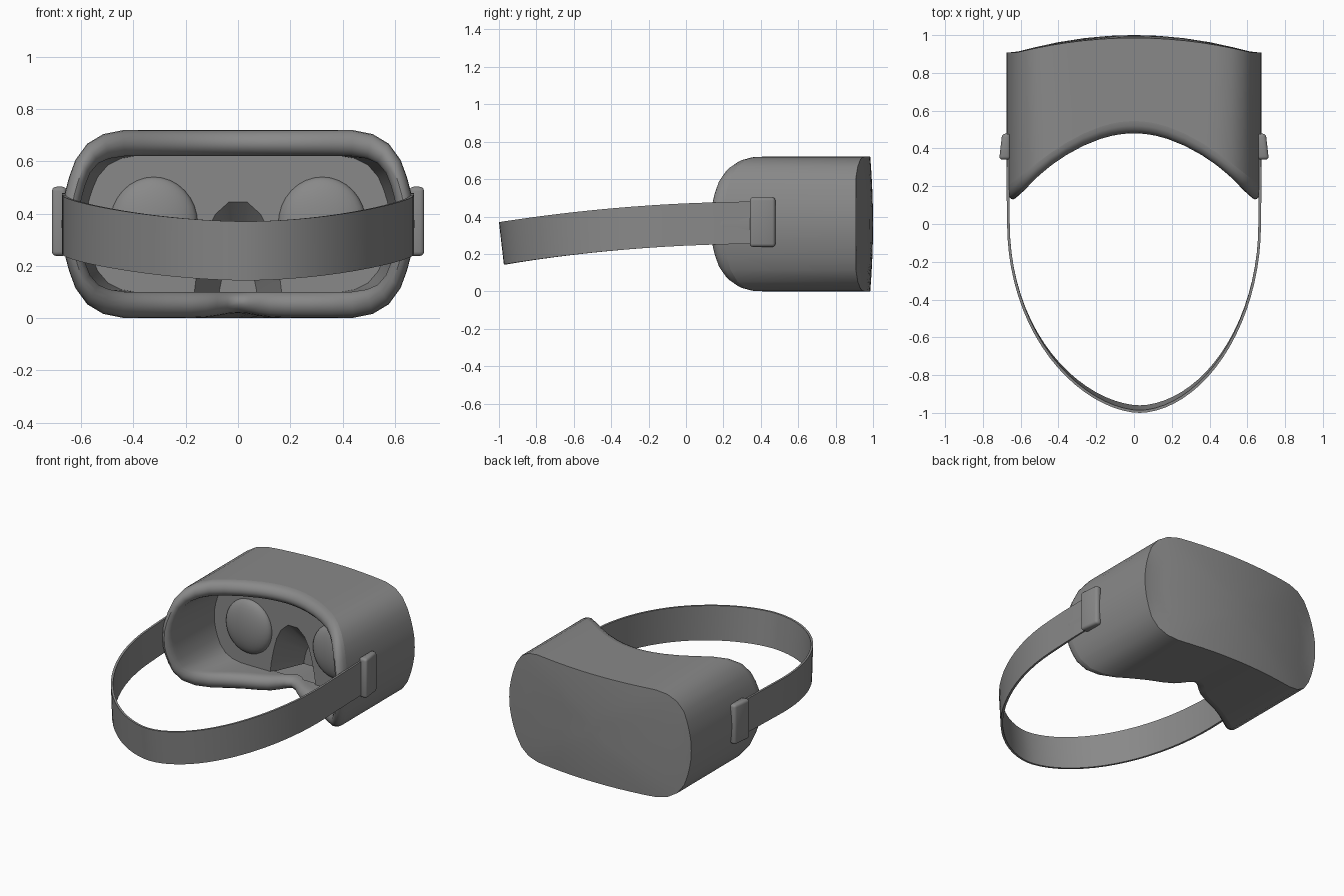
import bpy, bmesh, math
from mathutils import Vector

cube = bpy.data.objects.get("Cube")
if cube:
    bpy.data.objects.remove(cube)

grey = bpy.data.materials.new("matte_grey")
grey.use_nodes = True
GREY = (0.25, 0.25, 0.25, 1)
grey.diffuse_color = GREY
grey.node_tree.nodes["Principled BSDF"].inputs["Base Color"].default_value = GREY

MID_Z = 0.36
PLATE_Y = 0.58


def shade(obj, angle):
    bpy.ops.object.select_all(action='DESELECT')
    obj.select_set(True)
    bpy.context.view_layer.objects.active = obj
    bpy.ops.object.shade_smooth_by_angle(angle=math.radians(angle))


def finish(bm, name, angle=35):
    bmesh.ops.recalc_face_normals(bm, faces=bm.faces)
    mesh = bpy.data.meshes.new(name)
    bm.to_mesh(mesh)
    bm.free()
    obj = bpy.data.objects.new(name, mesh)
    bpy.context.collection.objects.link(obj)
    mesh.materials.append(grey)
    shade(obj, angle)
    return obj


def bridge(bm, rings):
    """Join consecutive rings of points with quads; return the vertex rings."""
    loops = [[bm.verts.new(p) for p in ring] for ring in rings]
    n = len(loops[0])
    for a, b in zip(loops, loops[1:]):
        for i in range(n):
            j = (i + 1) % n
            bm.faces.new((a[i], a[j], b[j], b[i]))
    return loops


# Rounded outline in x / height, one quarter mirrored round
quarter = [(0.675, 0), (0.672, 0.06), (0.662, 0.12), (0.646, 0.18), (0.622, 0.245),
           (0.577, 0.307), (0.515, 0.344), (0.44, 0.359), (0.36, 0.36), (0.27, 0.36),
           (0.18, 0.36), (0.12, 0.36), (0.08, 0.36), (0.04, 0.36), (0, 0.36)]
half = quarter + [(-x, h) for x, h in quarter[-2::-1]]
outline = half + [(x, -h) for x, h in half[-2:0:-1]]
COUNT = len(outline)
normals = []
for i in range(COUNT):
    a, b = Vector(outline[i - 1]), Vector(outline[(i + 1) % COUNT])
    t = (b - a).normalized()
    normals.append((t.y, -t.x))


def front_y(x):
    return 0.985 - 0.077 * min(1, abs(x) / 0.62) ** 2


def nose(x, h):
    return math.exp(-(x / 0.09) ** 2) if h < 0 else 0


def face_y(x, h):
    return 0.165 + 0.35 * math.cos(math.pi / 2 * x / 0.675) + 0.08 * nose(x, h)


def lip_ring(inset, dy):
    """Outline ring following the face edge, moved inward and along depth."""
    return [(x - nx * inset * 0.65, face_y(x, h) + dy,
             MID_Z + h - nz * inset + 0.02 * nose(x, h) * (1 - inset * 10))
            for (x, h), (nx, nz) in zip(outline, normals)]


def scaled_ring(sx, sz, y):
    return [(x * sx, y, MID_Z + h * sz) for x, h in outline]


# Housing: domed cover plus sleeve running to the curved face edge
bm = bmesh.new()
rings = [[(x * s, front_y(x * s) + 0.015 * (1 - s * s), MID_Z + h * s) for x, h in outline]
         for s in (0.2, 0.4, 0.6, 0.8, 0.93, 1)]
rings.append(lip_ring(0, 0.03))
loops = bridge(bm, rings)
tip = bm.verts.new((0, 1, MID_Z))
for i in range(COUNT):
    bm.faces.new((tip, loops[0][i], loops[0][(i + 1) % COUNT]))
finish(bm, "housing")

# Face cushion: rolled lip that continues into the inner walls
bm = bmesh.new()
lip = [(0, 0.03), (0.003, 0.005), (0.015, -0.017), (0.035, -0.031), (0.055, -0.035),
       (0.075, -0.028), (0.092, -0.01), (0.1, 0.012), (0.1, 0.04)]
rings = [lip_ring(*p) for p in lip]
rings.append(scaled_ring(0.86, 0.73, PLATE_Y + 0.02))
bridge(bm, rings)
finish(bm, "face_cushion", 40)

# Lens plate: solid slab with a tapering arched nose pocket cut into it
bm = bmesh.new()
loops = bridge(bm, [scaled_ring(0.88, 0.75, y) for y in (PLATE_Y, 0.88)])
for loop in loops:
    bm.faces.new(loop)
plate = finish(bm, "lens_plate")

arch = [(0.17, 0.06), (0.158, 0.16), (0.14, 0.25), (0.118, 0.33), (0.085, 0.395), (0.035, 0.44)]
arch += [(-x, z) for x, z in reversed(arch)]
bm = bmesh.new()
loops = bridge(bm, [[(x * s, y, 0.06 + (z - 0.06) * s) for x, z in arch]
                    for s, y in ((1.06, PLATE_Y - 0.02), (0.45, 0.8))])
for loop in loops:
    bm.faces.new(loop)
cutter = finish(bm, "nose_cutter")
cutter.hide_render = True
cut = plate.modifiers.new("nose_pocket", 'BOOLEAN')
cut.object = cutter
cut.operation = 'DIFFERENCE'
cut.solver = 'EXACT'
bpy.context.view_layer.objects.active = plate
bpy.ops.object.modifier_apply(modifier=cut.name)
bpy.data.objects.remove(cutter)
shade(plate, 35)

# Domed lenses and strap buckles, one per side
for side, label in ((1, "left"), (-1, "right")):
    bm = bmesh.new()
    bmesh.ops.create_uvsphere(bm, u_segments=32, v_segments=16, radius=1)
    bmesh.ops.scale(bm, vec=(0.168, 0.06, 0.18), verts=bm.verts)
    bmesh.ops.translate(bm, vec=(side * 0.322, PLATE_Y, MID_Z), verts=bm.verts)
    finish(bm, label + "_lens", 60)

    bm = bmesh.new()
    bmesh.ops.create_cube(bm, size=1)
    for v in bm.verts:
        outer = v.co.x * side > 0
        rear = v.co.y < 0
        v.co = (side * ((0.714 if rear else 0.698) if outer else 0.655),
                0.341 if rear else 0.478, 0.37 + v.co.z * 0.265)
    bmesh.ops.bevel(bm, geom=bm.edges[:], offset=0.017, segments=3,
                    profile=0.5, affect='EDGES')
    finish(bm, label + "_buckle", 40)

# Head strap: thin band swept round a slightly pointed half ellipse, sagging to the rear
path = [(0.672, 0.42), (0.674, 0.28), (0.674, 0.14)]
STEPS = 40
for i in range(STEPS + 1):
    a = math.pi * i / STEPS
    c = math.cos(a)
    path.append((math.copysign(0.672 * abs(c) ** 1.1, c), -math.sin(a)))
path += [(-x, y) for x, y in path[2::-1]]
sections = []
for i, (x, y) in enumerate(path):
    t = (0.42 - y) / 1.42
    before, after = path[max(i - 1, 0)], path[min(i + 1, len(path) - 1)]
    along = Vector((after[0] - before[0], after[1] - before[1], 0)).normalized()
    inward = Vector((along.y, -along.x, 0)) * 0.014
    c = Vector((x + 0.03 * t ** 4, y, 0.367 - 0.11 * t * t))
    up = Vector((0, 0, 0.113))
    lean = Vector((0, 0.026 * t ** 3, 0))
    sections.append([c + up, c - up + lean, c + inward - up + lean, c + inward + up])
bm = bmesh.new()
loops = bridge(bm, sections)
bm.faces.new(loops[0])
bm.faces.new(loops[-1])
finish(bm, "head_strap")
